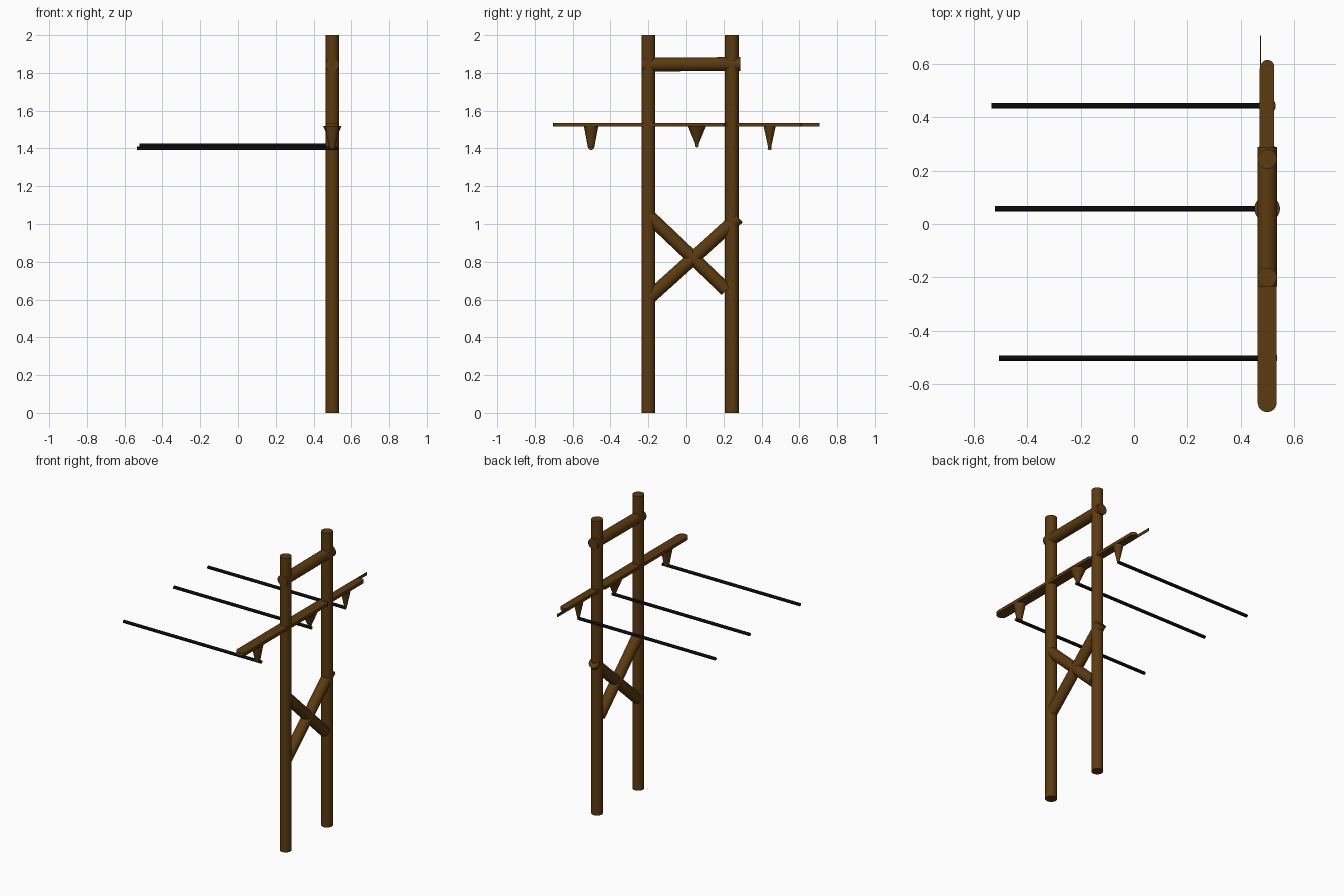
import bpy, bmesh, math
from mathutils import Vector

if "Cube" in bpy.data.objects:
    bpy.data.objects.remove(bpy.data.objects["Cube"])


def mat(name, rgb):
    m = bpy.data.materials.new(name)
    m.diffuse_color = (*rgb, 1)
    m.use_nodes = True
    m.node_tree.nodes["Principled BSDF"].inputs["Base Color"].default_value = m.diffuse_color
    return m


WOOD = mat("brown wood", (0.107, 0.043, 0.005))
WIRE = mat("black wire", (0.003, 0.003, 0.003))


def finish(bm, name, mats, smooth=True):
    bmesh.ops.recalc_face_normals(bm, faces=bm.faces)
    me = bpy.data.meshes.new(name)
    bm.to_mesh(me)
    bm.free()
    ob = bpy.data.objects.new(name, me)
    bpy.context.collection.objects.link(ob)
    for m in mats:
        me.materials.append(m)
    if smooth:
        bpy.ops.object.select_all(action='DESELECT')
        ob.select_set(True)
        bpy.context.view_layer.objects.active = ob
        bpy.ops.object.shade_smooth_by_angle(angle=math.radians(35))
    return ob


def rod(name, a, b, r1, r2=None, mats=(WOOD,), sides=32):
    """Round bar from a to b; a second material colours the end caps."""
    a, b = Vector(a), Vector(b)
    bm = bmesh.new()
    bmesh.ops.create_cone(bm, cap_ends=True, segments=sides, radius1=r1,
                          radius2=r1 if r2 is None else r2, depth=(b - a).length)
    if len(mats) > 1:
        for f in bm.faces:
            f.material_index = 1 if abs(f.normal.z) > 0.9 else 0
    rot = (b - a).to_track_quat('Z', 'Y').to_matrix()
    bmesh.ops.rotate(bm, matrix=rot, verts=bm.verts)
    bmesh.ops.translate(bm, vec=(a + b) / 2, verts=bm.verts)
    return finish(bm, name, mats)


def slab(name, outline, z0, z1):
    """Flat board from a plan outline."""
    bm = bmesh.new()
    face = bm.faces.new([bm.verts.new((x, y, z0)) for x, y in outline])
    up = bmesh.ops.extrude_face_region(bm, geom=[face])
    bmesh.ops.translate(bm, vec=(0, 0, z1 - z0),
                        verts=[v for v in up["geom"] if isinstance(v, bmesh.types.BMVert)])
    return finish(bm, name, (WOOD,))


def arc(cx, cy, r, start, n=12):
    return [(cx + r * math.cos(start + math.pi * i / n),
             cy + r * math.sin(start + math.pi * i / n)) for i in range(n + 1)]


X = 0.499

# two upright poles and the bar joining their tops
for i, y in enumerate((-0.2, 0.243)):
    rod(f"pole_{i + 1}", (X, y, 0), (X, y, 2), 0.0365)
rod("top_beam", (X, -0.235, 1.844), (X, 0.288, 1.847), 0.0365)

# crossed braces
rod("brace_rising", (X, -0.2, 0.605), (X, 0.277, 1.035), 0.0355)
rod("brace_falling", (X, -0.2, 1.045), (X, 0.215, 0.65), 0.0355)

# crossarm board, wide and narrow halves with rounded ends, plus side strip
wide, narrow = 0.0355, 0.025
slab("crossarm",
     arc(X, -0.705 + wide, wide, math.pi) + [(X + wide, 0.2), (X + narrow, 0.21)]
     + arc(X + 0.001, 0.615 - narrow, narrow, 0) + [(X - narrow, 0.21), (X - wide, 0.2)],
     1.515, 1.536)
slab("crossarm_strip", [(0.469, 0.15), (0.476, 0.15), (0.476, 0.706), (0.472, 0.706)],
     1.516, 1.536)

# tapered hangers and the wires they carry: y, top radius, tip radius, wire z, left end
for i, (y, r1, r2, z, x0) in enumerate(((-0.503, 0.038, 0.016, 1.401, -0.506),
                                        (0.057, 0.048, 0.006, 1.416, -0.521),
                                        (0.443, 0.032, 0.007, 1.401, -0.535))):
    rod(f"hanger_{i + 1}", (X, y, 1.518), (X, y, z), r1, r2)
    rod(f"wire_{i + 1}", (x0, y, z), (x0 + 1.035, y, z), 0.0105, mats=(WIRE, WOOD), sides=16)
